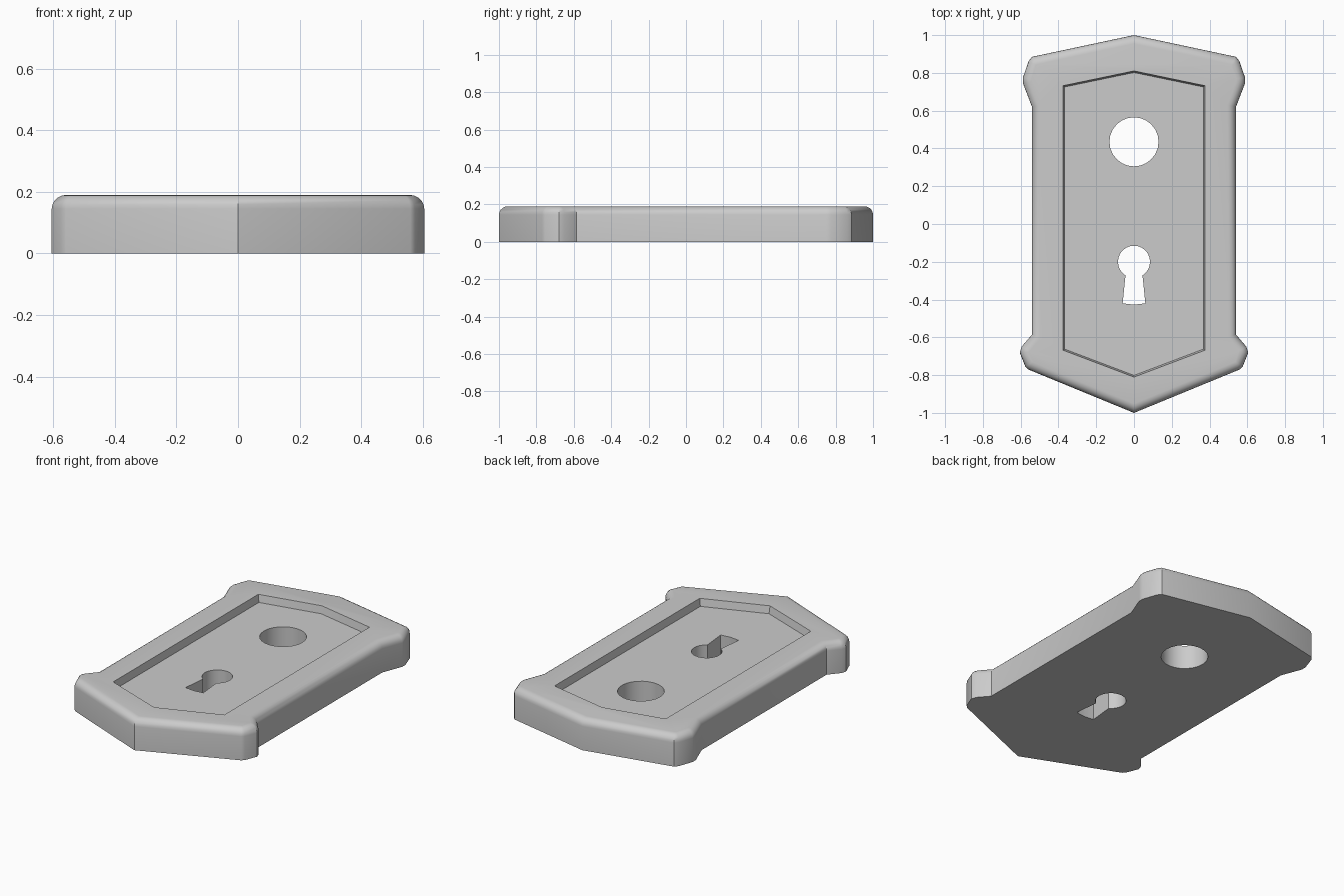
import bpy, bmesh, math
from mathutils import Vector

if "Cube" in bpy.data.objects:
    bpy.data.objects.remove(bpy.data.objects["Cube"])

HEIGHT, ROUND, FLOOR = 0.19, 0.045, 0.145


def mirrored(half):
    """Close a right-hand half outline (top to bottom) across x = 0, counter-clockwise."""
    left = [(-x, y) for x, y in half if x > 1e-6]
    return left + half[::-1] if half[0][0] > 1e-6 else [half[0]] + left + [half[-1]] + [p for p in half[-2:0:-1]]


def inset(pts, d):
    """Mitred inward offset of a counter-clockwise outline."""
    out, n = [], len(pts)
    for i in range(n):
        a, b, c = (Vector(pts[(i + k) % n]) for k in (-1, 0, 1))
        u, v = (b - a).normalized(), (c - b).normalized()
        n1, n2 = Vector((-u.y, u.x)), Vector((-v.y, v.x))
        out.append(tuple(b + (n1 + n2) * d / (1 + n1.dot(n2))))
    return out


def loft(name, rings):
    """Capped solid through (outline, z) rings."""
    bm = bmesh.new()
    loops = [[bm.verts.new((x, y, z)) for x, y in pts] for pts, z in rings]
    for a, b in zip(loops, loops[1:]):
        for i in range(len(a)):
            j = (i + 1) % len(a)
            bm.faces.new((a[i], a[j], b[j], b[i]))
    bm.faces.new(loops[0][::-1])
    bm.faces.new(loops[-1])
    bmesh.ops.recalc_face_normals(bm, faces=bm.faces)
    me = bpy.data.meshes.new(name)
    bm.to_mesh(me)
    bm.free()
    ob = bpy.data.objects.new(name, me)
    bpy.context.collection.objects.link(ob)
    return ob


# Plate body with lugs at the four corners and a rounded upper edge
outline = mirrored([(0, 1), (0.54, 0.885), (0.558, 0.862), (0.588, 0.775), (0.588, 0.745),
                    (0.54, 0.62), (0.54, -0.585), (0.595, -0.65), (0.605, -0.68),
                    (0.575, -0.755), (0.56, -0.77), (0, -1)])
rings = [(outline, 0)]
for k in range(6):
    t = k / 5 * math.pi / 2
    rings.append((inset(outline, ROUND * (1 - math.cos(t))), HEIGHT - ROUND * (1 - math.sin(t))))
plate = loft("lock_plate", rings)

# Sunken panel with slightly sloping walls
panel = mirrored([(0, 0.81), (0.375, 0.732), (0.375, -0.668), (0, -0.81)])
cutters = [loft("panel_cutter", [(inset(panel, 0.008), FLOOR), (inset(panel, -0.004), HEIGHT + 0.02)])]

# Round spindle hole
circle = [(0.13 * math.cos(i * math.tau / 24), 0.435 + 0.13 * math.sin(i * math.tau / 24)) for i in range(24)]
cutters.append(loft("spindle_cutter", [(circle, -0.1), (circle, 0.3)]))

# Keyhole: round head and flared slot
arc = [math.radians(-58 + i * 296 / 20) for i in range(21)]
key = [(0.085 * math.cos(a), -0.2 + 0.085 * math.sin(a)) for a in arc]
key += [(-0.06, -0.42), (0, -0.427), (0.06, -0.42)]
cutters.append(loft("keyhole_cutter", [(key, -0.1), (key, 0.3)]))

# Cut the openings, then smooth
bpy.context.view_layer.objects.active = plate
plate.select_set(True)
for c in cutters:
    c.hide_render = True
    m = plate.modifiers.new(c.name, 'BOOLEAN')
    m.operation, m.solver, m.object = 'DIFFERENCE', 'EXACT', c
    bpy.ops.object.modifier_apply(modifier=m.name)
    bpy.data.objects.remove(c)
bpy.ops.object.shade_smooth_by_angle(angle=math.radians(35))
